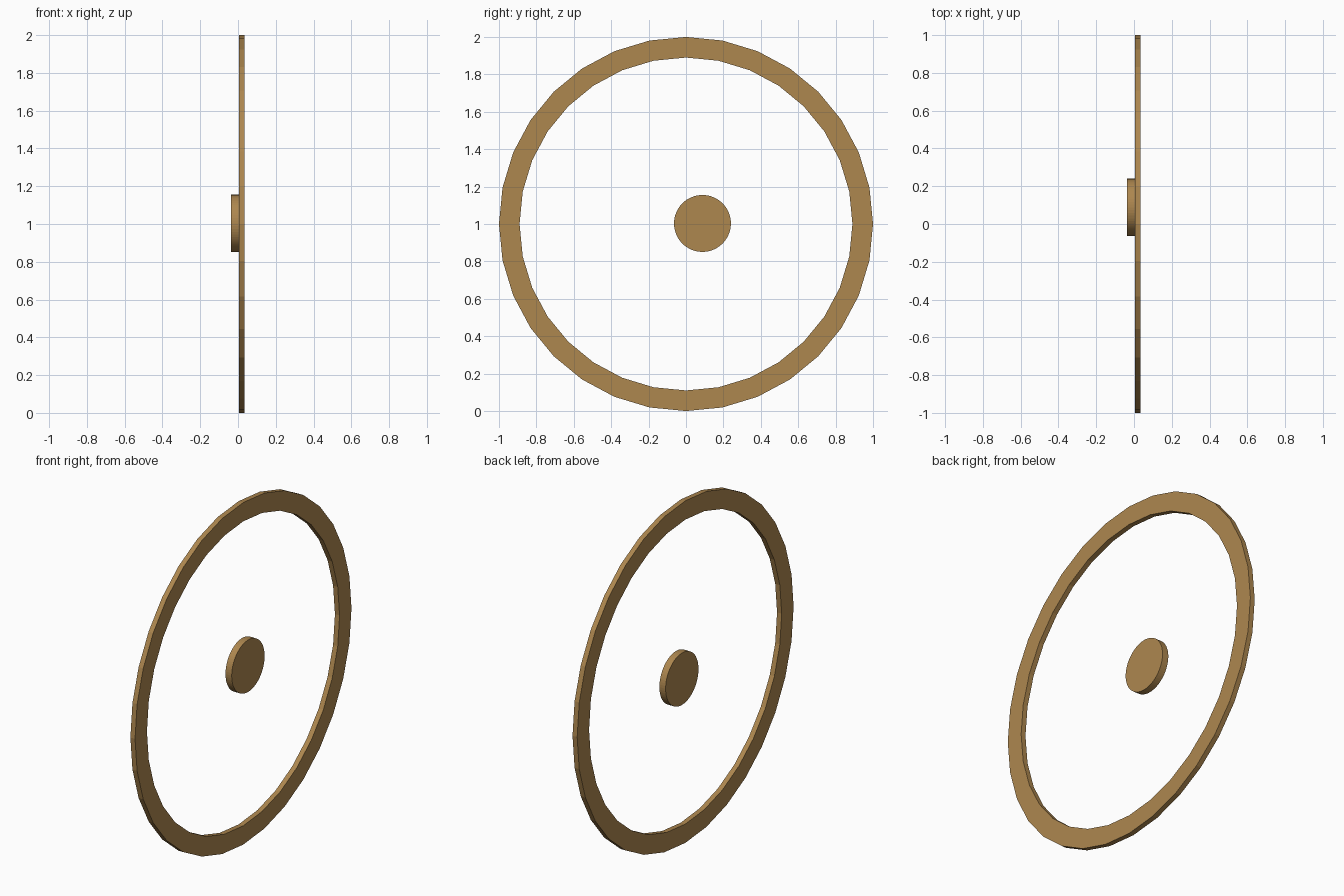
import bpy, bmesh, math

if "Cube" in bpy.data.objects:
    bpy.data.objects.remove(bpy.data.objects["Cube"])

# single wood-like brown
brown = bpy.data.materials.new("warm_brown")
brown.diffuse_color = (0.42, 0.242, 0.078, 1.0)
brown.use_nodes = True
brown.node_tree.nodes["Principled BSDF"].inputs["Base Color"].default_value = brown.diffuse_color


def lathe_x(name, profile, sides, centre):
    """Sweep a closed (x, radius) profile around the x axis."""
    bm = bmesh.new()
    rings = []
    for i in range(sides):
        a = 2 * math.pi * i / sides
        rings.append([bm.verts.new((x, r * math.sin(a), r * math.cos(a)))
                      for x, r in profile])
    n = len(profile)
    for i in range(sides):
        p, q = rings[i], rings[(i + 1) % sides]
        for j in range(n):
            k = (j + 1) % n
            bm.faces.new((p[j], p[k], q[k], q[j]))
    return finish(name, bm, centre)


def disc_x(name, x0, x1, radius, sides, centre):
    """Solid disc with its axis along x."""
    bm = bmesh.new()
    caps = []
    for x in (x0, x1):
        caps.append([bm.verts.new((x, radius * math.sin(2 * math.pi * i / sides),
                                   radius * math.cos(2 * math.pi * i / sides)))
                     for i in range(sides)])
        bm.faces.new(caps[-1])
    for i in range(sides):
        j = (i + 1) % sides
        bm.faces.new((caps[0][i], caps[0][j], caps[1][j], caps[1][i]))
    return finish(name, bm, centre)


def finish(name, bm, centre):
    bmesh.ops.recalc_face_normals(bm, faces=bm.faces)
    me = bpy.data.meshes.new(name)
    bm.to_mesh(me)
    bm.free()
    me.materials.append(brown)
    ob = bpy.data.objects.new(name, me)
    ob.location = centre
    bpy.context.collection.objects.link(ob)
    return ob


# large flat outer ring, 32 sides
lathe_x("outer_ring", [(0.004, 0.89), (0.004, 1.0), (0.034, 1.0), (0.034, 0.89)],
        32, (0, 0, 1.0))

# small off-centre disc behind the ring plane
disc_x("centre_disc", -0.036, 0.004, 0.152, 64, (0, 0.088, 1.003))
